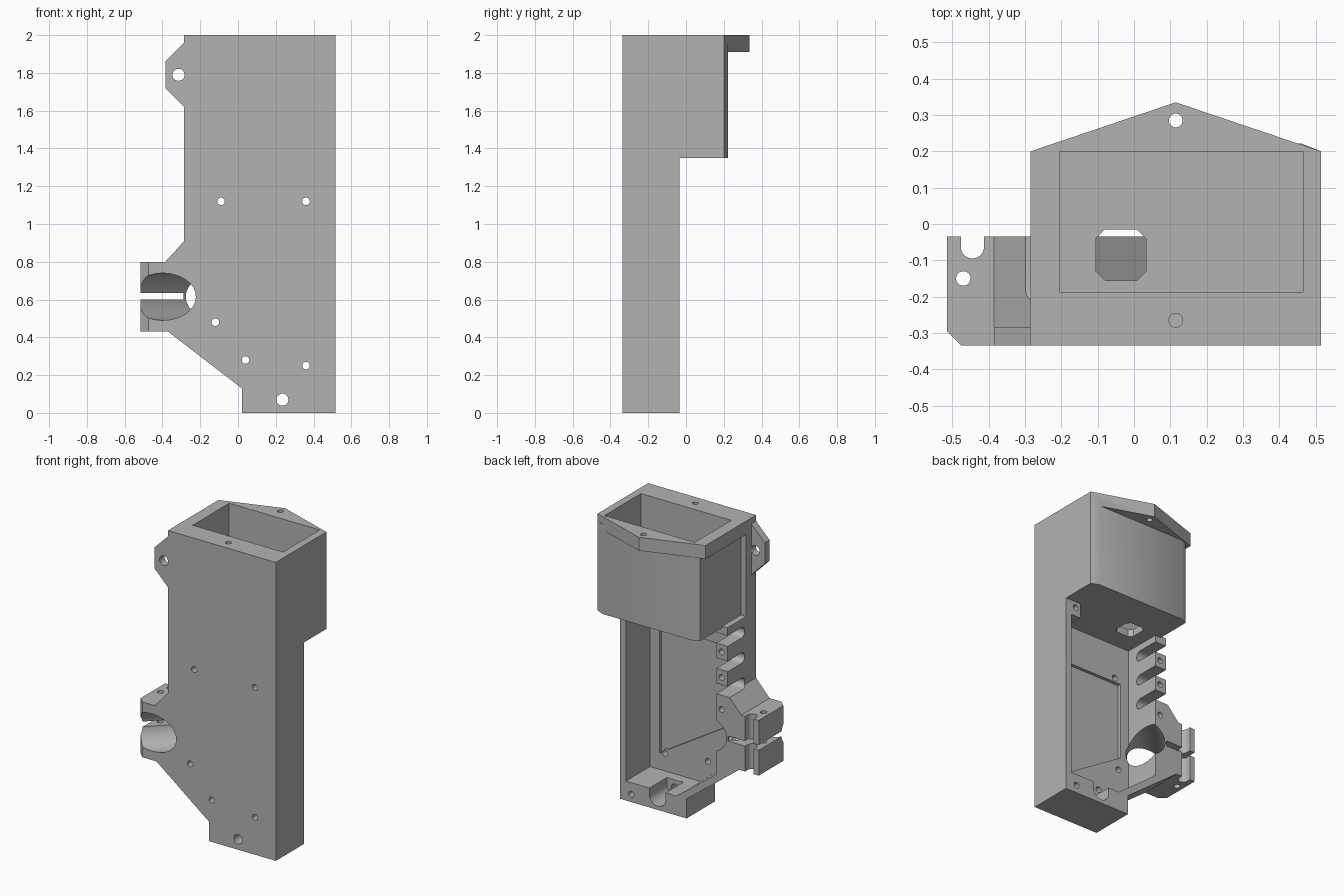
import bpy, math
from mathutils import Vector

old = bpy.data.objects.get("Cube")
if old:
    bpy.data.objects.remove(old)

grey = bpy.data.materials.new("plain grey")
grey.use_nodes = True
COLOUR = (0.45, 0.45, 0.45, 1)
grey.diffuse_color = COLOUR
grey.node_tree.nodes["Principled BSDF"].inputs["Base Color"].default_value = COLOUR

# axis -> how a 2D point and a depth become a 3D point
PLACE = {"x": lambda a, b, d: (d, a, b),
         "y": lambda a, b, d: (a, d, b),
         "z": lambda a, b, d: (a, b, d)}


def prism(name, points, axis, low, high):
    """Extrude a 2D outline along an axis."""
    n = len(points)
    place = PLACE[axis]
    verts = [place(a, b, d) for d in (low, high) for a, b in points]
    faces = [tuple(reversed(range(n))), tuple(range(n, 2 * n))]
    faces += [(i, (i + 1) % n, (i + 1) % n + n, i + n) for i in range(n)]
    mesh = bpy.data.meshes.new(name)
    mesh.from_pydata(verts, [], faces)
    area = sum(points[i][0] * points[(i + 1) % n][1] - points[(i + 1) % n][0] * points[i][1]
               for i in range(n))
    if (area < 0) != (axis == "y"):
        mesh.flip_normals()
    mesh.materials.append(grey)
    obj = bpy.data.objects.new(name, mesh)
    bpy.context.collection.objects.link(obj)
    return obj


def rect(a0, a1, b0, b1):
    return [(a0, b0), (a1, b0), (a1, b1), (a0, b1)]


def arc(a, b, r, start=0, end=360, steps=24):
    count = steps if end - start == 360 else steps + 1
    angles = [math.radians(start + (end - start) * i / steps) for i in range(count)]
    return [(a + r * math.cos(t), b + r * math.sin(t)) for t in angles]


# Lower body with the clamp block on its side
housing = prism("housing", [(0.515, 0), (0.515, 1.36), (-0.285, 1.36), (-0.285, 0.91),
                            (-0.385, 0.8), (-0.515, 0.8), (-0.515, 0.43), (-0.37, 0.43),
                            (0.02, 0.13), (0.02, 0)], "y", -0.335, -0.035)


def combine(tool, operation):
    mod = housing.modifiers.new("combine", "BOOLEAN")
    mod.object, mod.operation, mod.solver = tool, operation, "EXACT"
    bpy.context.view_layer.objects.active = housing
    bpy.ops.object.modifier_apply(modifier=mod.name)
    bpy.data.objects.remove(tool)


def add(*args):
    combine(prism(*args), "UNION")


def cut(*args):
    combine(prism(*args), "DIFFERENCE")


# Upper box, top plate with pointed tab, side ear
add("upper_box", [(-0.285, -0.335), (0.515, -0.335), (0.515, 0.2), (0.46, 0.222), (-0.2, 0.222),
                  (-0.245, 0.2), (-0.245, -0.23), (-0.285, -0.23)], "z", 1.35, 1.95)
add("top_plate", [(-0.285, -0.335), (0.515, -0.335), (0.515, 0.2), (0.115, 0.335),
                  (-0.285, 0.2)], "z", 1.91, 2)
add("ear", [(-0.25, 1.96), (-0.285, 1.96), (-0.385, 1.86), (-0.385, 1.72), (-0.285, 1.62),
            (-0.25, 1.62)], "y", -0.335, -0.285)

# Upper pocket and the eight-sided passage through its floor
cut("upper_pocket", rect(-0.205, 0.465, -0.187, 0.2), "z", 1.4, 2.1)
cut("passage", [(-0.105, -0.13), (-0.08, -0.155), (0.008, -0.155), (0.033, -0.13),
                (0.033, -0.04), (0.008, -0.015), (-0.08, -0.015), (-0.105, -0.04)],
    "z", 1.2, 1.5)

# Lower cavity open at the back, leaving a corner screw post, and its shallow panel recess
cut("lower_cavity", [(0.47, 0.13), (0.47, 1.25), (0.4, 1.25), (0.4, 1.35), (-0.2, 1.35),
                     (-0.2, 0.356), (0.094, 0.13)], "y", -0.29, 0)
cut("panel_recess", [(0.4, 0.24), (0.4, 1.09), (-0.135, 1.09), (-0.135, 0.57)],
    "y", -0.312, -0.2)

# Cable slots and screw holes in the side column
for z in (1.27, 1.1, 0.93):
    cut("cable_slot", [(0.05, z - 0.035), (0.05, z + 0.035)]
        + arc(-0.18, z, 0.035, 90, 270, 12), "x", -0.35, -0.15)
for x, z in ((-0.24, 1.185), (-0.24, 1.015), (-0.24, 0.8), (0.43, 0.053), (0.437, 1.31)):
    cut("back_screw_hole", arc(x, z, 0.02), "y", -0.2, 0.0)

# Slanted tube bore through the clamp
bore = prism("tube_bore", arc(0, 0, 0.125, steps=48), "z", -0.5, 0.6)
direction = Vector((1, 1, 0))
bore.rotation_euler = direction.to_track_quat("Z", "Y").to_euler()
bore.location = (-0.4, -0.335, 0.615)
bpy.context.view_layer.update()
combine(bore, "DIFFERENCE")

# Clamp slit, corner chamfer, screw hole and rounded notch
cut("clamp_slit", rect(-0.6, -0.288, 0.6, 0.635), "y", -0.4, 0.1)
cut("clamp_chamfer", [(-0.6, -0.4), (-0.41, -0.4), (-0.6, -0.21)], "z", 0.3, 0.9)
cut("clamp_screw_hole", arc(-0.47, -0.15, 0.02), "z", 0.3, 0.9)
cut("clamp_notch", [(-0.413, 0.05), (-0.477, 0.05)]
    + arc(-0.445, -0.063, 0.032, 180, 360, 12), "z", 0.3, 0.9)

# Base channel for the lower screw
cut("base_channel", [(0.295, 0.2), (0.175, 0.2)]
    + arc(0.235, 0.085, 0.06, 180, 360, 16), "y", -0.22, 0.05)

# Front holes
for x, z, r in ((-0.09, 1.12, 0.02), (0.36, 1.12, 0.02), (-0.12, 0.48, 0.02),
                (0.04, 0.28, 0.02), (0.36, 0.25, 0.02), (0.235, 0.07, 0.032),
                (-0.315, 1.79, 0.032)):
    cut("front_hole", arc(x, z, r), "y", -0.4, -0.15)

# Top holes: one through the tab, one blind at the front
cut("tab_hole", arc(0.115, 0.285, 0.019), "z", 1.8, 2.1)
cut("blind_hole", arc(0.115, -0.265, 0.019), "z", 1.8, 2.1)

# Smooth the bores, keep edges sharp
bpy.ops.object.select_all(action="DESELECT")
housing.select_set(True)
bpy.context.view_layer.objects.active = housing
bpy.ops.object.shade_smooth_by_angle(angle=math.radians(30))
